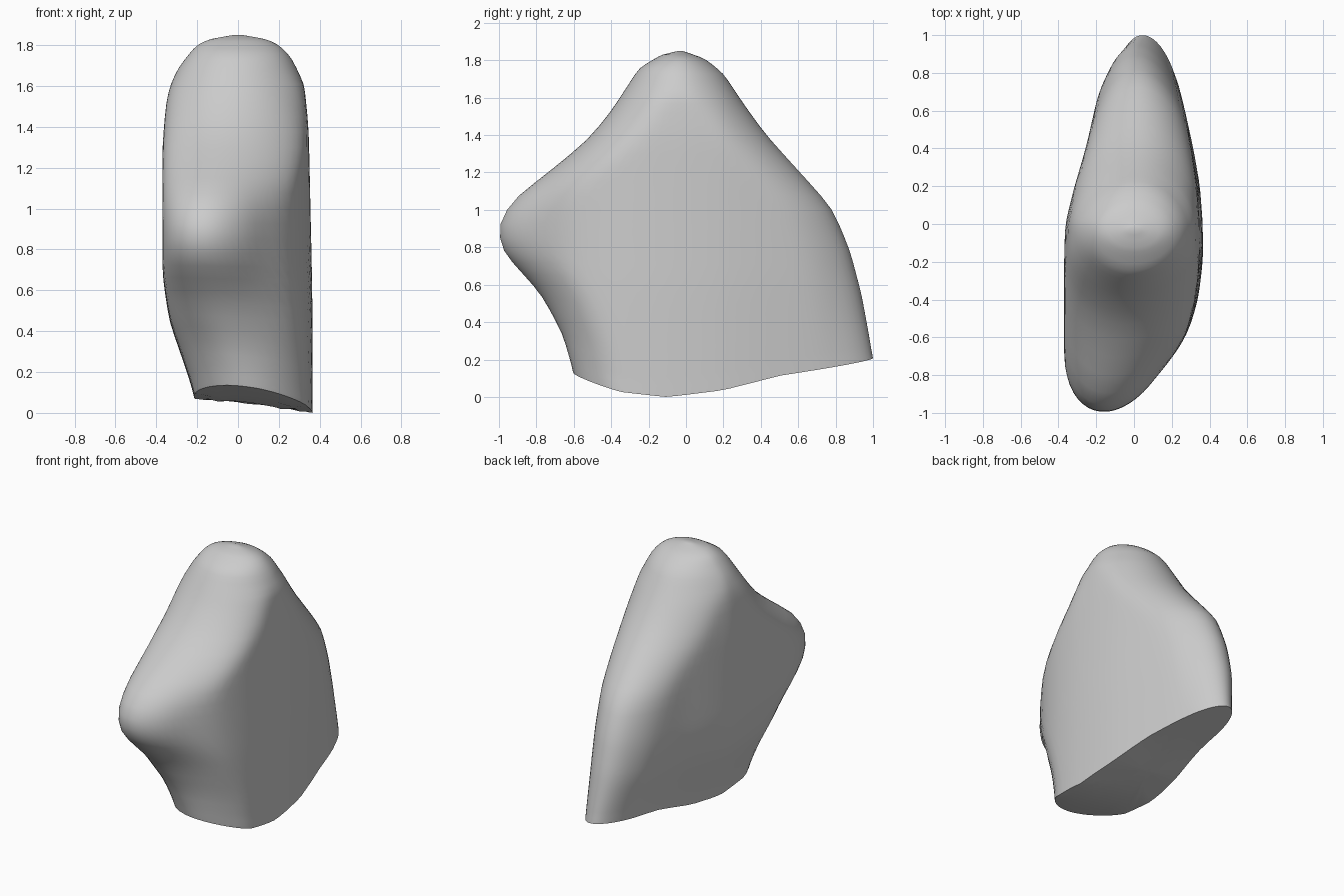
import bpy, bmesh
from math import cos, sin, pi, sqrt

if "Cube" in bpy.data.objects:
    bpy.data.objects.remove(bpy.data.objects["Cube"])


def lerp(table, t):
    """Piecewise-linear lookup with clamped ends."""
    if t <= table[0][0]:
        return table[0][1]
    for (a, va), (b, vb) in zip(table, table[1:]):
        if t <= b:
            return va + (vb - va) * (t - a) / (b - a)
    return table[-1][1]


# Side silhouette: front and back edge for each height
FRONT = [(0.08, -.57), (.12, -.60), (.33, -.66), (.55, -.78), (.77, -.98), (.9, -1.015), (1.05, -.94),
         (1.19, -.75), (1.38, -.52), (1.53, -.40), (1.76, -.25), (1.83, -.13), (1.85, -.04)]
BACK = [(0.2, 1), (.3, .985), (.55, .94), (.78, .88), (1.01, .785), (1.41, .42),
        (1.58, .30), (1.73, .20), (1.81, .10), (1.85, -.02)]
# Plan outline: left and right flank for each depth
LEFT = [(-1, -.39), (-.8, -.37), (-.2, -.37), (0, -.365), (.2, -.315), (.4, -.255), (.6, -.21),
        (.8, -.18), (1, -.17)]
RIGHT = [(-1, .07), (-.8, .14), (-.6, .28), (-.4, .34), (-.2, .364), (0, .364), (.2, .349),
         (.4, .314), (.6, .27), (.8, .22), (1, .19)]
# Narrowing of the flanks towards the base and crown
LEFT_W = [(0, .58), (.09, .64), (.4, .91), (.65, 1), (1.3, 1), (1.52, .96), (1.61, .90),
          (1.69, .80), (1.8, .56), (1.83, .38), (1.85, .05)]
RIGHT_W = [(0, 1), (.6, 1), (1.4, .95), (1.61, .89), (1.74, .72), (1.8, .56), (1.83, .38), (1.85, .05)]
# Wavy, tilted underside
BASE = [(-.6, .09), (-.35, .025), (-.1, 0), (.2, .035), (.5, .105), (1, .17)]


def base_z(x, y):
    return lerp(BASE, y) + .12 * (.36 - x)


def section(h, n=72):
    fade = max(0, 1 - h / .8)
    y0 = lerp(FRONT, h + fade * .13)
    y1 = lerp(BACK, h + fade * .20)
    mid, half = (y0 + y1) / 2, (y1 - y0) / 2
    r = min(.29, half)
    pts = []
    for i in range(n):
        a = 2 * pi * (i + .5) / n
        y = mid + half * cos(a)
        d = half * (1 - abs(cos(a)))
        k = sqrt(max(0, 1 - (1 - d / r) ** 2)) if d < r else 1
        xl, xr = lerp(LEFT, y) * lerp(LEFT_W, h), lerp(RIGHT, y) * lerp(RIGHT_W, h)
        x = (xl + xr) / 2 + (1 if sin(a) > 0 else -1) * k * (xr - xl) / 2
        pts.append((x, y, h + fade * base_z(x, y)))
    return pts


def inset_base(k):
    out = []
    for x, y, _ in section(0):
        x, y = .05 + (x - .05) * k, .2 + (y - .2) * k
        out.append((x, y, base_z(x, y)))
    return out


# Boulder lofted from underside to crown
heights = [0, .02, .05, .1] + [.1 + .075 * i for i in range(1, 20)] + \
          [1.57, 1.61, 1.65, 1.69, 1.73, 1.76, 1.785, 1.805, 1.82, 1.83, 1.84, 1.847, 1.85]
rings = [inset_base(k) for k in (.05, .3, .55, .8, .95)] + [section(h) for h in heights]

bm = bmesh.new()
loops = [[bm.verts.new(p) for p in ring] for ring in rings]
for a, b in zip(loops, loops[1:]):
    for i in range(len(a)):
        j = (i + 1) % len(a)
        bm.faces.new((a[i], a[j], b[j], b[i]))
bm.faces.new(loops[0])
bm.faces.new(loops[-1])

# Soften the body a little, leaving the base rim crisp
body = [v for ring in loops[7:] for v in ring]
for _ in range(2):
    bmesh.ops.smooth_vert(bm, verts=body, factor=.5, use_axis_x=True, use_axis_y=True, use_axis_z=True)
bmesh.ops.recalc_face_normals(bm, faces=bm.faces)

mesh = bpy.data.meshes.new("boulder")
bm.to_mesh(mesh)
bm.free()
rock = bpy.data.objects.new("boulder", mesh)
bpy.context.collection.objects.link(rock)
bpy.context.view_layer.objects.active = rock
rock.select_set(True)
bpy.ops.object.shade_smooth_by_angle(angle=0.8)
